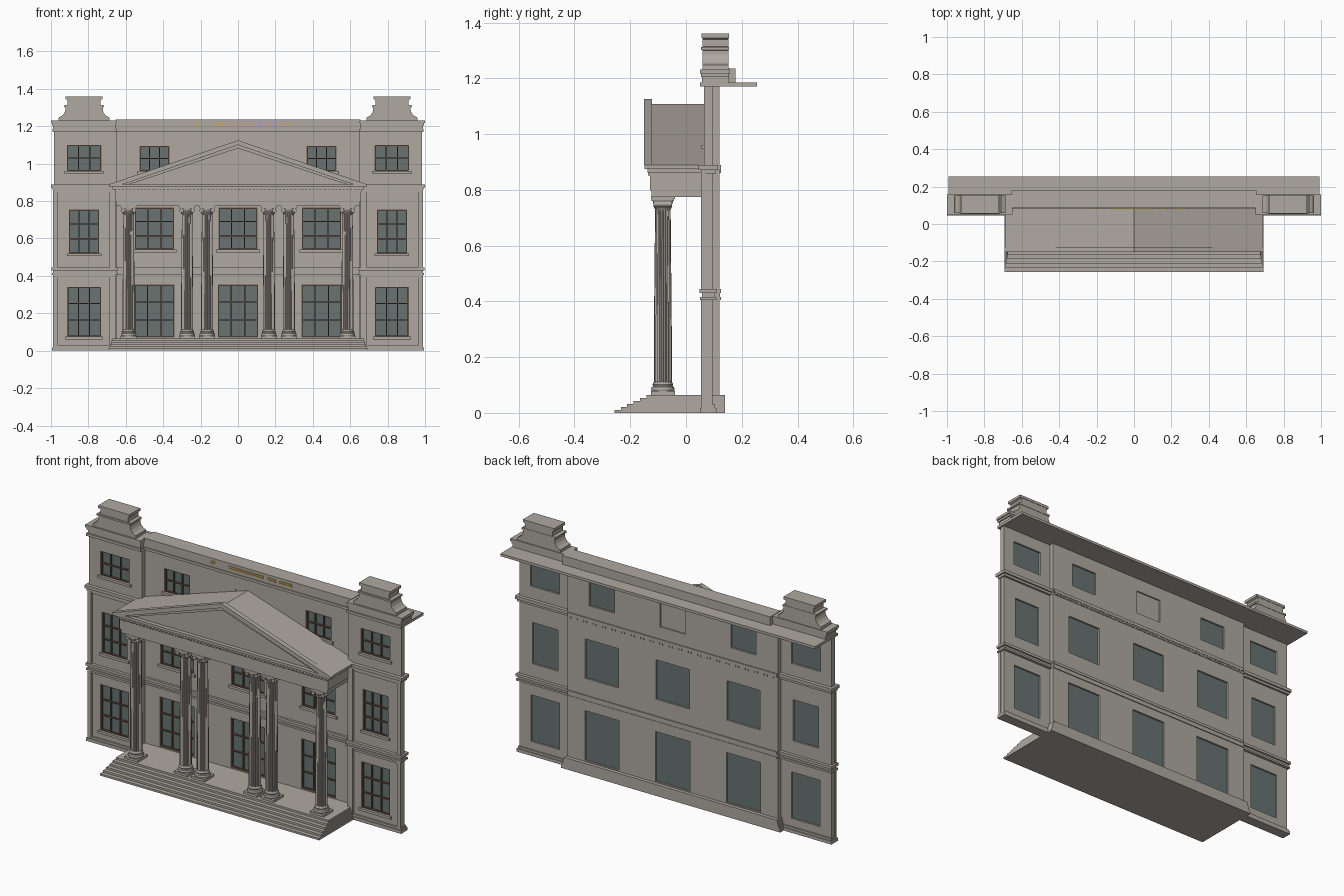
import bpy, bmesh, math

cube = bpy.data.objects.get("Cube")
if cube:
    bpy.data.objects.remove(cube)


def material(name, rgb):
    m = bpy.data.materials.new(name)
    m.use_nodes = True
    m.diffuse_color = (*rgb, 1)
    m.node_tree.nodes["Principled BSDF"].inputs["Base Color"].default_value = (*rgb, 1)
    return m


STONE = material("warm_grey_stone", (0.43, 0.395, 0.355))
GLASS = material("grey_blue_glass", (0.14, 0.17, 0.17))
WOOD = material("brown_wood", (0.16, 0.09, 0.055))
GOLD = material("gold", (0.6, 0.42, 0.12))


def finish(name, bm, mat):
    bmesh.ops.recalc_face_normals(bm, faces=bm.faces)
    me = bpy.data.meshes.new(name)
    bm.to_mesh(me)
    bm.free()
    me.materials.append(mat)
    ob = bpy.data.objects.new(name, me)
    bpy.context.collection.objects.link(ob)
    return ob


def add_box(bm, x0, x1, y0, y1, z0, z1):
    vs = bmesh.ops.create_cube(bm, size=1)["verts"]
    for v in vs:
        v.co = (x1 if v.co.x > 0 else x0, y1 if v.co.y > 0 else y0, z1 if v.co.z > 0 else z0)


def boxes(name, items, mat=STONE, mirror=False):
    bm = bmesh.new()
    for b in items:
        add_box(bm, *b)
        if mirror:
            add_box(bm, -b[1], -b[0], *b[2:])
    return finish(name, bm, mat)


def prism(name, pts, y0, y1, mat=STONE):
    # outline in x and z, extruded along y
    bm = bmesh.new()
    f = bm.faces.new([bm.verts.new((x, y0, z)) for x, z in pts])
    ext = bmesh.ops.extrude_face_region(bm, geom=[f])["geom"]
    for v in ext:
        if isinstance(v, bmesh.types.BMVert):
            v.co.y = y1
    return finish(name, bm, mat)


def wall(name, x0, x1, y0, y1, z0, z1, holes):
    # grid of faces with the openings left out, extruded to thickness
    xs = sorted({x0, x1, *[h[0] for h in holes], *[h[1] for h in holes]})
    zs = sorted({z0, z1, *[h[2] for h in holes], *[h[3] for h in holes]})
    bm = bmesh.new()
    grid = {(x, z): bm.verts.new((x, y0, z)) for x in xs for z in zs}
    for xa, xb in zip(xs, xs[1:]):
        for za, zb in zip(zs, zs[1:]):
            cx, cz = (xa + xb) / 2, (za + zb) / 2
            if not any(h[0] < cx < h[1] and h[2] < cz < h[3] for h in holes):
                bm.faces.new([grid[k] for k in ((xa, za), (xb, za), (xb, zb), (xa, zb))])
    ext = bmesh.ops.extrude_face_region(bm, geom=bm.faces[:])["geom"]
    for v in ext:
        if isinstance(v, bmesh.types.BMVert):
            v.co.y = y1
    bmesh.ops.delete(bm, geom=[v for v in bm.verts if not v.link_faces], context="VERTS")
    return finish(name, bm, STONE)


def window(name, hole, y, rows, sill=True, cols=3):
    x0, x1, z0, z1 = hole
    w = 0.006
    boxes(name + "_glass", [(x0, x1, y + .014, y + .02, z0, z1)], GLASS)
    bars = [(x0, x0 + w, z0, z1), (x1 - w, x1, z0, z1),
            (x0 + w, x1 - w, z0, z0 + w), (x0 + w, x1 - w, z1 - w, z1)]
    for i in range(1, cols):
        c = x0 + (x1 - x0) * i / cols
        bars.append((c - w / 2, c + w / 2, z0 + w, z1 - w))
    for i in range(1, rows):
        c = z0 + (z1 - z0) * i / rows
        bars.append((x0 + w, x1 - w, c - w / 2, c + w / 2))
    boxes(name + "_frame", [(a, b, y + .005, y + .014, c, d) for a, b, c, d in bars], WOOD)
    if sill:
        boxes(name + "_sill", [(x0 - .012, x1 + .012, y - .01, y + .008, z0 - .014, z0)])


WING_Y, MID_Y, THICK = 0.065, 0.09, 0.03

# Central wall and its windows
mid_holes = []
for i, c in enumerate((-0.447, 0, 0.447)):
    for floor, (half, z0, z1, rows) in enumerate(
            ((.108, .07, .355, 3), (.105, .54, .765, 3), (.08, .96, 1.095, 2))):
        hole = (c - half, c + half, z0, z1)
        mid_holes.append(hole)
        if floor == 2 and i == 1:
            boxes("blind_window", [(*hole[:2], MID_Y + .004, MID_Y + .022, z0, z1)])
        else:
            window(f"bay_{i}_floor_{floor}_window", hole, MID_Y, rows, floor > 0)
wall("central_wall", -.665, .665, MID_Y, MID_Y + THICK, 0, 1.172, mid_holes)

# Side wings with windows
for side, label in ((-1, "right"), (1, "left")):
    holes = []
    for floor, (half, z0, z1, rows) in enumerate(
            ((.09, .075, .34, 3), (.08, .52, .755, 3), (.092, .96, 1.1, 2))):
        hole = (side * .823 - half, side * .823 + half, z0, z1)
        holes.append(hole)
        window(f"{label}_wing_floor_{floor}_window", hole, WING_Y, rows)
    a, b = sorted((side * .65, side * .985))
    wall(f"{label}_wing_wall", a, b, WING_Y, WING_Y + THICK, 0, 1.172, holes)

# Raised panel borders on the wings
borders = []
for z0, z1 in ((.025, .405), (.445, .86)):
    borders += [(.965, .988, .053, .07, z0, z1), (.655, .687, .053, .07, z0, z1),
                (.687, .965, .058, .07, z1 - .014, z1)]
boxes("wing_panel_borders", borders, mirror=True)

# Plinth and floor bands on both faces of the wings
bands = []
for z0, z1, p in ((0, .018, .014), (.018, .03, .009), (.405, .416, .015), (.416, .43, .008),
                  (.43, .445, .017), (.858, .872, .012), (.872, .89, .02)):
    bands.append((.65 - p / 2, .98 + p, WING_Y - p, WING_Y + THICK + p, z0, z1))
boxes("wing_bands", bands, mirror=True)
boxes("central_bands", [
    (-.66, .66, MID_Y - p, MID_Y + THICK + p / 2, z0, z1)
    for z0, z1, p in ((.405, .416, .01), (.416, .43, .005), (.43, .445, .012),
                      (.858, .87, .004), (.872, .89, .012))])
boxes("rear_dentils", [(-.64 + i * .02, -.63 + i * .02, .118, .125, .86, .872) for i in range(65)])

# Roof slab and parapet
boxes("roof_slab_centre", [(-.65, .65, .08, .255, 1.17, 1.185)])
boxes("roof_slab_sides", [(.65, .993, .05, .255, 1.17, 1.185)], mirror=True)
boxes("centre_parapet", [(-.655, .655, .085, .178, 1.185, 1.235)])
boxes("wing_parapets", [(.655, .988, .058, .152, 1.185, 1.205), (.652, .994, .053, .155, 1.205, 1.217),
                        (.65, 1.0, .05, .157, 1.217, 1.232)], mirror=True)
boxes("parapet_gold_strips", [(a, b, .081, .086, z, z + .006)
                              for a, b in ((-.23, -.2), (-.12, .1), (.13, .18), (.2, .28))
                              for z in (1.202, 1.213)], GOLD)

# Flared chimneys
half = [(.137, 1.232), (.135, 1.248), (.118, 1.256), (.106, 1.27), (.1, 1.285), (.1, 1.3),
        (.105, 1.302), (.105, 1.312), (.088, 1.314), (.088, 1.34), (.097, 1.345), (.097, 1.358)]
for side, label in ((-1, "right"), (1, "left")):
    c = side * .823
    prism(f"{label}_chimney", [(c + x, z) for x, z in half] + [(c - x, z) for x, z in reversed(half)],
          .06, .152)
    boxes(f"{label}_chimney_mouldings", [(c - .107, c + .107, .054, .154, 1.302, 1.312),
                                         (c - .099, c + .099, .055, .154, 1.345, 1.36)])

# Stepped platform
steps = 6
boxes("platform_steps", [(-.692 + i * .004, .692 - i * .004, -.257 + i * .023, .14,
                          i * .065 / steps, (i + 1) * .065 / steps) for i in range(steps)])


# Fluted columns
def column(name, cx, cy):
    bm = bmesh.new()
    n = 40
    rings = [(.04, .078, 0), (.042, .084, 0), (.04, .092, 0), (.035, .096, 0), (.037, .102, 0),
             (.034, .108, 0), (.032, .113, 1), (.032, .3, 1), (.028, .725, 1), (.028, .73, 0),
             (.032, .736, 0), (.03, .742, 0), (.036, .755, 0), (.036, .76, 0)]
    loops = []
    for r, z, flute in rings:
        loop = []
        for i in range(n):
            t = math.tau * i / n
            k = r * (.88 if flute and i % 2 else 1)
            loop.append(bm.verts.new((cx + k * math.cos(t), cy + k * math.sin(t), z)))
        loops.append(loop)
    for lo, hi in zip(loops, loops[1:]):
        for i in range(n):
            j = (i + 1) % n
            bm.faces.new((lo[i], lo[j], hi[j], hi[i]))
    bm.faces.new(loops[0])
    bm.faces.new(loops[-1])
    for h, z0, z1 in ((.043, .065, .078), (.04, .76, .768), (.043, .768, .777)):
        add_box(bm, cx - h, cx + h, cy - h, cy + h, z0, z1)
    # capital scrolls
    for s in (-1, 1):
        vs = bmesh.ops.create_cone(bm, cap_ends=True, segments=12, radius1=.011, radius2=.011,
                                   depth=.066)["verts"]
        for v in vs:
            x, y, z = v.co
            v.co = (cx + s * .03 + x, cy + z, .75 + y)
    finish(name, bm, STONE)


for i, x in enumerate((-.585, -.272, -.165, .165, .272, .585)):
    column(f"column_{i + 1}", x, -.083)

# Portico entablature
boxes("entablature", [(-w, w, y, MID_Y, z0, z1) for w, y, z0, z1 in (
    (.652, -.124, .775, .797), (.657, -.129, .797, .862), (.67, -.138, .862, .874),
    (.687, -.148, .874, .889))])
boxes("entablature_dentils", [(-.65 + i * .02, -.64 + i * .02, -.136, -.128, .852, .862)
                              for i in range(66)])

# Gable roof, pediment and raking cornice
prism("gable_roof", [(-.685, .889), (.685, .889), (0, 1.108)], -.125, MID_Y)
for name, top, under, y in (("raking_cornice", 1.125, 1.1, -.15), ("raking_moulding", 1.108, 1.082, -.138)):
    x = .692 if y < -.14 else .66
    inner = x - (top - under) * 3
    prism(name, [(-x, .889), (0, top), (x, .889), (inner, .889), (0, under), (-inner, .889)], y, -.122)
